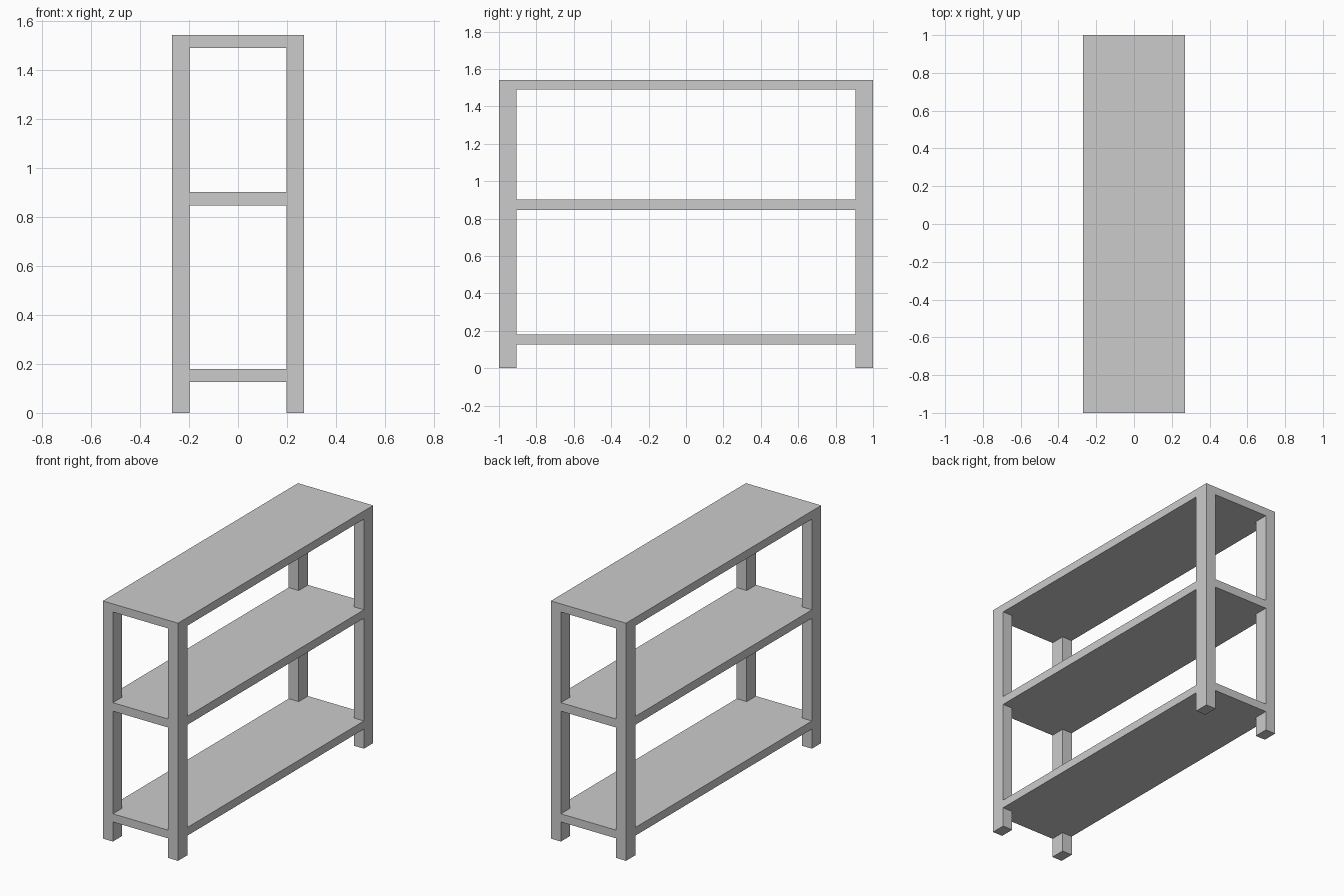
import bpy, bmesh
from math import radians

if "Cube" in bpy.data.objects:
    bpy.data.objects.remove(bpy.data.objects["Cube"])

X, Y = 0.27, 1.0          # outer half sizes
XI, YI = 0.198, 0.905     # inner edges of the legs
TOP, TOP_UNDER = 1.542, 1.489


def finish(bm, name):
    bmesh.ops.recalc_face_normals(bm, faces=bm.faces)
    bmesh.ops.dissolve_limit(bm, angle_limit=radians(1), verts=bm.verts, edges=bm.edges)
    mesh = bpy.data.meshes.new(name)
    bm.to_mesh(mesh)
    bm.free()
    obj = bpy.data.objects.new(name, mesh)
    bpy.context.collection.objects.link(obj)


def slab(cells, z0, z1):
    """Raise the chosen cells of the 3 x 3 plan into a slab; return the bmesh."""
    xs, ys = (-X, -XI, XI, X), (-Y, -YI, YI, Y)
    bm = bmesh.new()
    grid = [[bm.verts.new((x, y, z0)) for y in ys] for x in xs]
    faces = [bm.faces.new((grid[i][j], grid[i][j + 1], grid[i + 1][j + 1], grid[i + 1][j]))
             for i, j in cells]
    bmesh.ops.delete(bm, geom=[v for v in bm.verts if not v.link_faces], context='VERTS')
    # keep the underside, then lift a copy of it
    out = bmesh.ops.extrude_face_region(bm, geom=faces, use_keep_orig=True)["geom"]
    bmesh.ops.translate(bm, vec=(0, 0, z1 - z0),
                        verts=[g for g in out if isinstance(g, bmesh.types.BMVert)])
    return bm


ALL = [(i, j) for i in range(3) for j in range(3)]
CORNERS = [(i, j) for i, j in ALL if i != 1 and j != 1]

# top board with four legs drawn down from its corners
bm = slab(ALL, TOP_UNDER, TOP)
corner_faces = []
for f in bm.faces:
    c = f.calc_center_median()
    if abs(c.z - TOP_UNDER) < 1e-4 and abs(c.x) > XI and abs(c.y) > YI:
        corner_faces.append(f)
for f in bmesh.ops.extrude_discrete_faces(bm, faces=corner_faces)["faces"]:
    for v in f.verts:
        v.co.z = 0
bmesh.ops.remove_doubles(bm, verts=bm.verts, dist=1e-5)
finish(bm, "top_and_legs")

# shelves notched around the legs
for name, z0, z1 in (("lower_shelf", 0.127, 0.18), ("middle_shelf", 0.846, 0.901)):
    finish(slab([c for c in ALL if c not in CORNERS], z0, z1), name)
